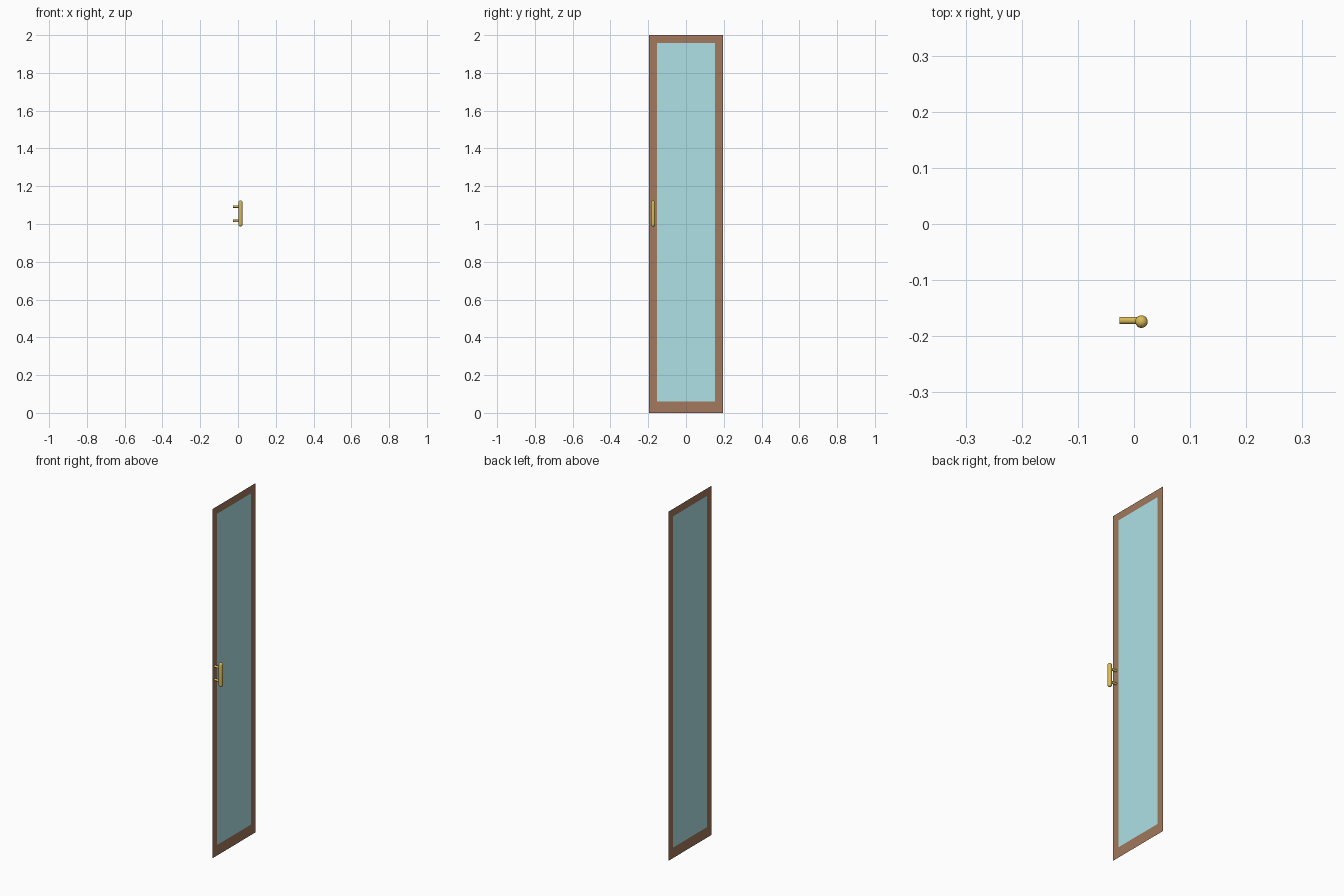
import bpy, bmesh, math

if "Cube" in bpy.data.objects:
    bpy.data.objects.remove(bpy.data.objects["Cube"])

PANEL_X = -0.026
OUTER = (-0.195, 0.195, 0.0, 2.0)      # y0, y1, z0, z1
INNER = (-0.154, 0.154, 0.06, 1.957)
HANDLE_Y, BAR_X = -0.174, 0.0133


def material(name, color):
    m = bpy.data.materials.new(name)
    m.diffuse_color = color
    m.use_nodes = True
    m.node_tree.nodes["Principled BSDF"].inputs["Base Color"].default_value = m.diffuse_color
    return m


def mesh_object(name, bm, mat):
    me = bpy.data.meshes.new(name)
    bm.to_mesh(me)
    bm.free()
    ob = bpy.data.objects.new(name, me)
    bpy.context.collection.objects.link(ob)
    me.materials.append(mat)
    return ob


def rect(bm, r):
    y0, y1, z0, z1 = r
    return [bm.verts.new((PANEL_X, y, z)) for y, z in ((y0, z0), (y1, z0), (y1, z1), (y0, z1))]


def smooth(ob):
    bpy.ops.object.select_all(action='DESELECT')
    ob.select_set(True)
    bpy.context.view_layer.objects.active = ob
    bpy.ops.object.shade_smooth_by_angle(angle=math.radians(40))


wood = material("wood", (0.36, 0.19, 0.11, 1))
glass = material("glass", (0.42, 0.75, 0.79, 0.85))
brass = material("brass", (0.70, 0.50, 0.10, 1))

# Mitred flat frame: outer and inner rectangles joined by four quads
bm = bmesh.new()
a, b = rect(bm, OUTER), rect(bm, INNER)
for i in range(4):
    j = (i + 1) % 4
    bm.faces.new((a[i], a[j], b[j], b[i]))
mesh_object("door_frame", bm, wood)

# Single-sheet glass filling the frame
bm = bmesh.new()
bm.faces.new(rect(bm, INNER))
mesh_object("glass_pane", bm, glass)

# Vertical grip with rounded ends, revolved from a half profile
R, Z0, Z1 = 0.0112, 0.986, 1.124
arc = [(R * math.sin(t), R * (1 - math.cos(t))) for t in [k * math.pi / 12 for k in range(7)]]
profile = [(r, Z0 + d) for r, d in arc] + [(r, Z1 - d) for r, d in reversed(arc)]
bm = bmesh.new()
pts = [bm.verts.new((BAR_X + r, HANDLE_Y, z)) for r, z in profile]
edges = [bm.edges.new(p) for p in zip(pts, pts[1:])]
bmesh.ops.spin(bm, geom=pts + edges, cent=(BAR_X, HANDLE_Y, 0), axis=(0, 0, 1),
               angle=math.tau, steps=24, use_merge=True)
bmesh.ops.remove_doubles(bm, verts=bm.verts, dist=1e-5)
bmesh.ops.recalc_face_normals(bm, faces=bm.faces)
smooth(mesh_object("handle_grip", bm, brass))

# Two posts joining the grip to the frame
for name, z in (("handle_post_lower", 1.016), ("handle_post_upper", 1.092)):
    length = BAR_X - 0.005 - PANEL_X
    bpy.ops.mesh.primitive_cylinder_add(vertices=20, radius=0.0066, depth=length,
                                        location=(PANEL_X + length / 2, HANDLE_Y + 0.002, z),
                                        rotation=(0, math.pi / 2, 0))
    post = bpy.context.object
    post.name = name
    post.data.materials.append(brass)
    smooth(post)
